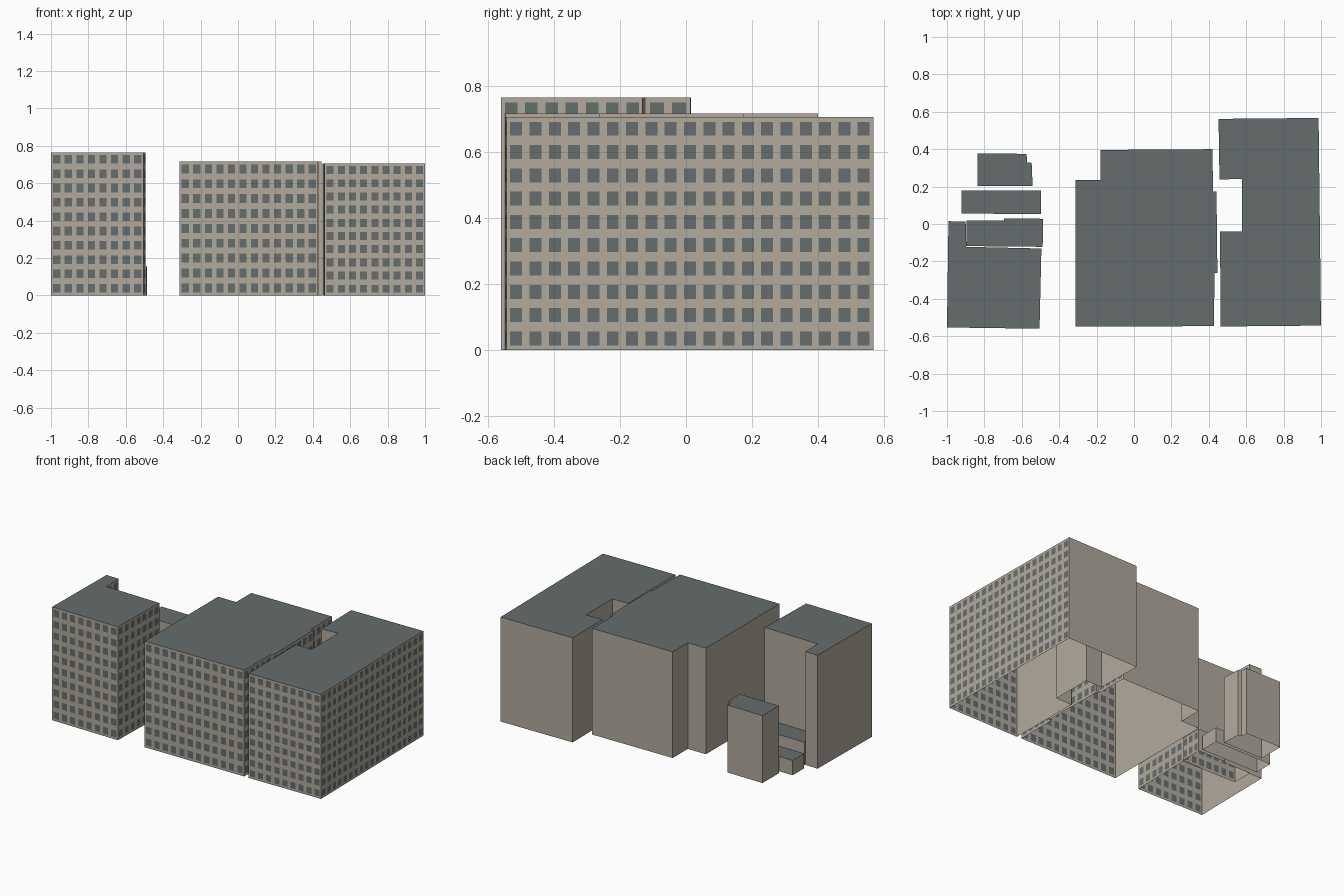
import bpy, math

if "Cube" in bpy.data.objects:
    bpy.data.objects.remove(bpy.data.objects["Cube"])


def material(name, rgb):
    m = bpy.data.materials.new(name)
    m.diffuse_color = (*rgb, 1)
    m.use_nodes = True
    m.node_tree.nodes["Principled BSDF"].inputs["Base Color"].default_value = m.diffuse_color
    return m


WALL = material("beige_wall", (0.44, 0.40, 0.335))
DARK = material("slate_grey", (0.130, 0.155, 0.150))


def breaks(n, lo, hi):
    """Cut positions 0..1 that put one window in each of n cells."""
    out = [0.0]
    for i in range(n):
        out += [(i + lo) / n, (i + hi) / n]
    return out + [1.0]


def building(name, outline, height, rows=0, pitch=0.06):
    """Open-bottomed block; outline runs counter-clockwise from above.
    Long front and right walls get a grid of window faces."""
    verts, faces, mats = [], [], []
    for k, (x0, y0) in enumerate(outline):
        x1, y1 = outline[(k + 1) % len(outline)]
        dx, dy = x1 - x0, y1 - y0
        length = math.hypot(dx, dy)
        front = dx > 0.8 * length and length > 0.2
        right = dy > 0.8 * length and length > 0.125
        us = vs = [0.0, 1.0]
        if rows and (front or right):
            us = breaks(max(1, round(length / pitch)), 0.19, 0.81)
            vs = breaks(rows, 0.2, 0.8)
        base, w = len(verts), len(us)
        for v in vs:
            for u in us:
                verts.append((x0 + dx * u, y0 + dy * u, height * v))
        for j in range(len(vs) - 1):
            for i in range(w - 1):
                a = base + j * w + i
                faces.append((a, a + 1, a + w + 1, a + w))
                mats.append(1 if i % 2 and j % 2 else 0)
    # flat roof
    base = len(verts)
    verts += [(x, y, height) for x, y in outline]
    faces.append(tuple(range(base, len(verts))))
    mats.append(1)
    me = bpy.data.meshes.new(name)
    me.from_pydata(verts, [], faces)
    me.materials.append(WALL)
    me.materials.append(DARK)
    for p, m in zip(me.polygons, mats):
        p.material_index = m
    me.update()
    ob = bpy.data.objects.new(name, me)
    bpy.context.collection.objects.link(ob)


# Tall left block with narrow rear wing
building("left_block", [(-1.0, -.553), (-.505, -.56), (-.495, -.131), (-.896, -.122),
                        (-.9, .013), (-.992, .015)], .765, 10, .062)

# Wide middle block with a shallow bay on its right side
building("middle_block", [(-.313, -.549), (.428, -.546), (.430, -.262), (.446, -.262),
                          (.441, .174), (.422, .174), (.42, .4), (-.178, .396),
                          (-.178, .235), (-.313, .235)], .716, 9, .0617)

# Right block with a light well on its left side
building("right_block", [(.463, -.548), (1.0, -.543), (.987, .567), (.452, .562),
                         (.457, .238), (.578, .241), (.578, -.04), (.46, -.04)],
         .705, 10, .0584)

# Low buildings behind the left block
building("low_annex", [(-.896, -.118), (-.488, -.122), (-.487, .028), (-.695, .029),
                       (-.695, .02), (-.896, .018)], .155, 2, .06)
building("low_shed", [(-.922, .056), (-.497, .053), (-.496, .179), (-.922, .18)], .1)
building("rear_tower", [(-.836, .202), (-.542, .202), (-.547, .327), (-.572, .33),
                        (-.574, .375), (-.836, .378)], .455)
